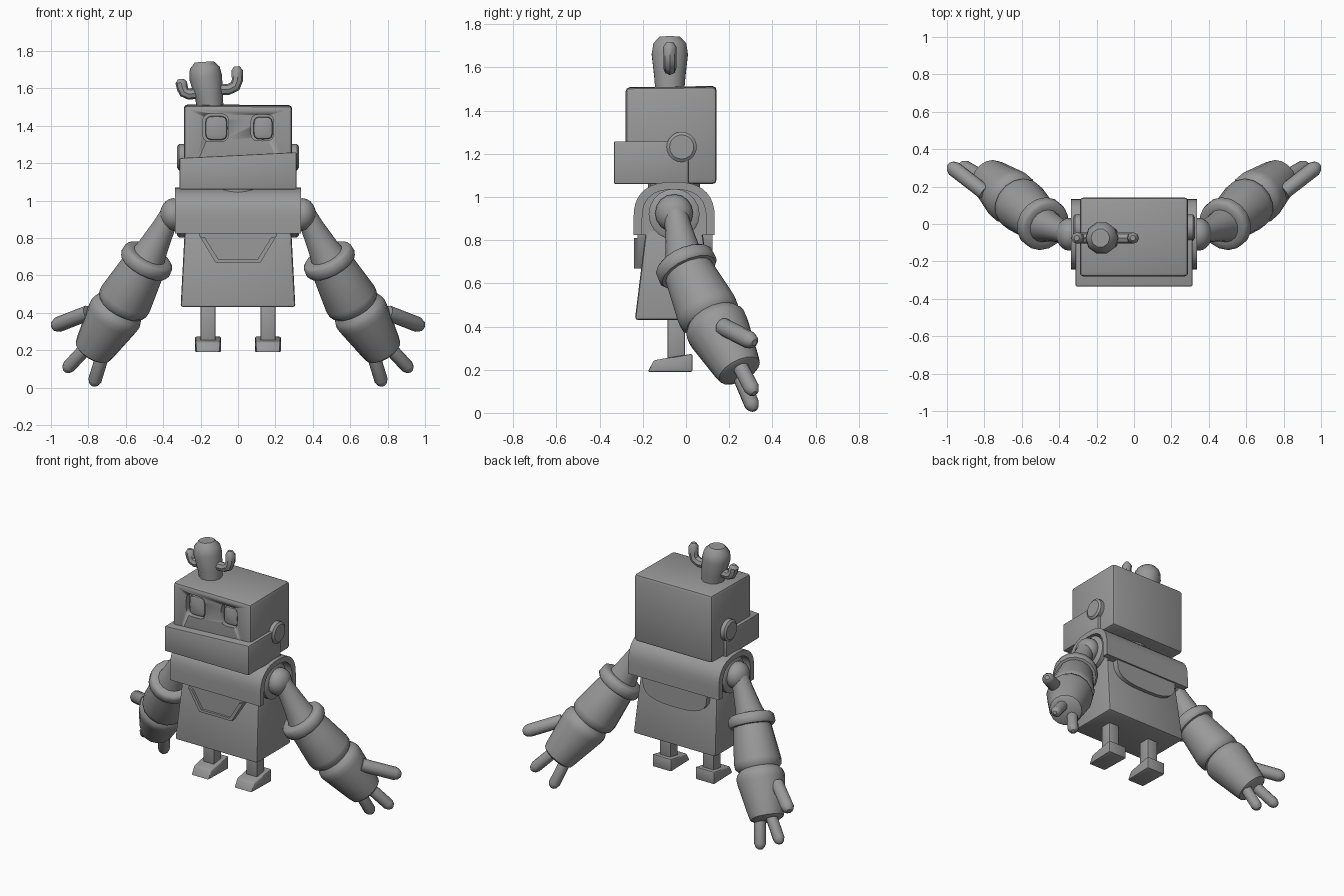
import bpy, bmesh, math
from mathutils import Vector

cube = bpy.data.objects.get("Cube")
if cube:
    bpy.data.objects.remove(cube, do_unlink=True)

gray = bpy.data.materials.new("plain gray")
gray.use_nodes = True
COLOR = (0.32, 0.32, 0.32, 1)
gray.diffuse_color = COLOR
gray.node_tree.nodes["Principled BSDF"].inputs["Base Color"].default_value = COLOR


def finish(name, bm, bevel=0, segments=2, angle=40):
    """Turn a bmesh into a shaded, optionally bevelled object."""
    bmesh.ops.recalc_face_normals(bm, faces=bm.faces)
    if bevel:
        edges = [e for e in bm.edges if e.is_manifold and e.calc_face_angle() > 0.6]
        bmesh.ops.bevel(bm, geom=edges, offset=bevel, segments=segments,
                        affect='EDGES', profile=0.5, clamp_overlap=True)
    mesh = bpy.data.meshes.new(name)
    bm.to_mesh(mesh)
    bm.free()
    mesh.materials.append(gray)
    mesh.shade_smooth()
    mesh.set_sharp_from_angle(angle=math.radians(angle))
    obj = bpy.data.objects.new(name, mesh)
    bpy.context.collection.objects.link(obj)
    return obj


def box(name, lo, hi, bevel=0.015, shape=None, cuts=0):
    """Box between two corners; shape may move each vertex."""
    bm = bmesh.new()
    bmesh.ops.create_cube(bm, size=1)
    if cuts:
        bmesh.ops.subdivide_edges(bm, edges=bm.edges, cuts=cuts, use_grid_fill=True)
    for v in bm.verts:
        v.co = Vector([l + (h - l) * (c + 0.5) for l, h, c in zip(lo, hi, v.co)])
        if shape:
            shape(v.co)
    return finish(name, bm, bevel)


def prism(name, outline, axis, start, end, bevel=0):
    """Extrude a 2D outline along x (outline is y, z) or y (outline is x, z)."""
    bm = bmesh.new()
    sides = []
    for d in (start, end):
        sides.append([bm.verts.new((d, a, b) if axis == 'x' else (a, d, b))
                      for a, b in outline])
    n = len(outline)
    bm.faces.new(sides[0])
    bm.faces.new(sides[1])
    for i in range(n):
        j = (i + 1) % n
        bm.faces.new((sides[0][i], sides[0][j], sides[1][j], sides[1][i]))
    return finish(name, bm, bevel)


def tube(name, rings, sides=16, angle=40):
    """Skin circular rings, given as (centre, radius), along a path."""
    bm = bmesh.new()
    pts = [Vector(p) for p, r in rings]
    loops = []
    for i, (p, r) in enumerate(rings):
        t = (pts[min(i + 1, len(pts) - 1)] - pts[max(i - 1, 0)]).normalized()
        u = Vector((0, 1, 0)).cross(t).normalized()
        w = t.cross(u)
        loops.append([bm.verts.new(pts[i] + r * (u * math.cos(a) + w * math.sin(a)))
                      for a in (math.tau * k / sides for k in range(sides))])
    for a, b in zip(loops, loops[1:]):
        for k in range(sides):
            j = (k + 1) % sides
            bm.faces.new((a[k], a[j], b[j], b[k]))
    bm.faces.new(loops[0])
    bm.faces.new(loops[-1])
    return finish(name, bm, angle=angle)


def lathe(name, start, end, profile, **kw):
    """Turned part: profile holds (distance from start, radius)."""
    a = Vector(start)
    d = (Vector(end) - a).normalized()
    return tube(name, [(a + d * t, r) for t, r in profile], **kw)


def rounded_rect(cx, cz, w, h, power=4, count=24):
    pts = []
    for k in range(count):
        a = math.tau * k / count
        c, s = math.cos(a), math.sin(a)
        pts.append((cx + w / 2 * math.copysign(abs(c) ** (2 / power), c),
                    cz + h / 2 * math.copysign(abs(s) ** (2 / power), s)))
    return pts


# Head with a slightly uneven top
def dent(co):
    if co.z > 1.5:
        co.z -= 0.008 * (1 + math.sin(co.x * 9 + co.y * 4)) * 0.5


head = box("head", (-0.29, -0.28, 1.06), (0.29, 0.142, 1.515), 0.02, dent)

# Eyes set in shallow sockets
for side, x, w, h in (("right", -0.12, 0.14, 0.15), ("left", 0.13, 0.122, 0.14)):
    cutter = prism(side + "_socket_cutter", rounded_rect(x, 1.39, w, h), 'y', -0.35, -0.245)
    cutter.hide_render = True
    cutter.hide_set(True)
    cut = head.modifiers.new(side + " socket", 'BOOLEAN')
    cut.operation, cut.solver, cut.object = 'DIFFERENCE', 'EXACT', cutter
    prism(side + "_eye", rounded_rect(x + 0.004, 1.388, w * 0.84, h * 0.86),
          'y', -0.272, -0.23, 0.012)


# Jaw band, wrapped around the lower face
def tilt(co):
    if co.z > 1.2:
        co.z += 0.05 * co.x


box("jaw", (-0.312, -0.333, 1.06), (0.312, 0.012, 1.243), 0.006, tilt)
for s, side in ((-1, "right"), (1, "left")):
    lathe(side + "_jaw_hinge", (s * 0.28, -0.02, 1.232), (s, -0.02, 1.232),
          [(0, 0.07), (0.036, 0.07), (0.046, 0.056)], sides=20, angle=25)


# Flared body
def flare(co):
    k = (co.z - 0.43) / 0.4
    co.x *= 1 - 0.07 * k
    co.y = -0.055 + (co.y + 0.055) * (1 - 0.27 * k)


box("body", (-0.307, -0.237, 0.43), (0.307, 0.127, 0.97), 0.015, flare)
lathe("neck", (0, -0.055, 0.95), (0, -0.055, 1.1), [(0, 0.12), (0.14, 0.12)])

# Shoulder hood: an arched shell
CY, BASE = -0.055, 0.825


def arch(half, top):
    pts = [(CY - half, BASE)]
    for k in range(19):
        a = math.pi * k / 18
        c, s = math.cos(a), math.sin(a)
        pts.append((CY - half * math.copysign(abs(c) ** 0.8, c),
                    0.9 + (top - 0.9) * s ** 0.8))
    return pts + [(CY + half, BASE)]


prism("shoulder_hood", arch(0.188, 1.07) + arch(0.148, 1.035)[::-1], 'x', -0.337, 0.337)
prism("hood_lining", arch(0.152, 1.04), 'x', -0.285, 0.285)

# Front pocket with a raised rim, and rounded back flap
bib = [(-0.205, 0.84), (-0.205, 0.81), (-0.12, 0.668), (0.12, 0.668), (0.205, 0.81), (0.205, 0.84)]
inner = [(x * 0.86, 0.685 + (z - 0.668) * 0.82) for x, z in bib]
prism("front_pocket", bib, 'y', -0.225, -0.16)
rim = bib[1:5] + inner[1:5][::-1]
prism("pocket_rim", rim, 'y', -0.241, -0.2)
flap = [(-0.24, 0.85), (0.24, 0.85)]
for k in range(13):
    a = math.pi * k / 12
    c = math.cos(a)
    flap.append((0.24 * math.copysign(abs(c) ** 0.7, c), 0.81 - 0.125 * math.sin(a) ** 0.7))
prism("back_flap", flap, 'y', 0.06, 0.122)


def foot_shape(co):
    if co.y < -0.1:
        co.x = cx + (co.x - cx) * 0.92
        if co.z > 0.25:
            co.z -= 0.03
            co.y += 0.03


# Mirrored limbs
for s, side in ((-1, "right"), (1, "left")):
    cx = s * 0.16

    def P(x, y, z):
        return Vector((s * x, y, z))

    box(side + "_leg", (cx - 0.04, -0.085, 0.25), (cx + 0.04, -0.005, 0.45), 0.006)
    box(side + "_foot", (cx - 0.07, -0.178, 0.19), (cx + 0.07, 0.03, 0.274), 0.008, foot_shape)

    # Shoulder ring and joint
    lathe(side + "_shoulder_ring", P(0.27, CY, 0.92), P(1, CY, 0.92),
          [(0, 0.118), (0.045, 0.118), (0.055, 0.105), (0.055, 0.085), (0.03, 0.075)], sides=20)
    lathe(side + "_shoulder_ball", P(0.265, CY, 0.925), P(1, CY, 0.925),
          [(0.09 - 0.09 * math.cos(math.pi * k / 10) * 0.8 - 0.01,
            max(0.088 * math.sin(math.pi * k / 10), 0.003)) for k in range(11)])
    lathe(side + "_upper_arm", P(0.36, -0.05, 0.93), P(0.49, 0.0, 0.68),
          [(0, 0.055), (0.08, 0.062), (0.2, 0.08), (0.28, 0.098)])

    # Sleeve with rolled cuff
    sleeve = (P(0.487, 0.0, 0.68), P(0.625, 0.118, 0.43))
    lathe(side + "_cuff", *sleeve,
          [(-0.035, 0.1), (-0.034, 0.128), (-0.022, 0.142), (0.022, 0.145),
           (0.036, 0.135), (0.038, 0.11)], angle=50)
    lathe(side + "_sleeve", *sleeve,
          [(0.02, 0.115), (0.1, 0.126), (0.255, 0.146), (0.29, 0.143), (0.31, 0.125)])

    # Hand and three fingers
    lathe(side + "_hand", P(0.635, 0.125, 0.43), P(0.78, 0.25, 0.19),
          [(-0.01, 0.12), (0.015, 0.142), (0.04, 0.149), (0.07, 0.147),
           (0.27, 0.112), (0.3, 0.104), (0.312, 0.085)])
    fingers = ((P(0.8, 0.17, 0.4), P(0.962, 0.295, 0.337), 0.041),
               (P(0.8, 0.245, 0.225), P(0.905, 0.305, 0.112), 0.036),
               (P(0.725, 0.25, 0.17), P(0.765, 0.305, 0.04), 0.036))
    for i, (a, b, r) in enumerate(fingers):
        n = (b - a).length
        lathe(f"{side}_finger_{i + 1}", a, b,
              [(0, r), (n, r), (n + r * 0.6, r * 0.75), (n + r * 0.92, r * 0.35)], sides=10)

# Cactus on the head
tube("cactus", [((-0.148, -0.075, 1.49), 0.07), ((-0.155, -0.075, 1.56), 0.076),
                ((-0.173, -0.075, 1.66), 0.088), ((-0.178, -0.075, 1.71), 0.08),
                ((-0.18, -0.075, 1.742), 0.05)], sides=10)
branches = {"left": [(-0.13, 1.595), (-0.05, 1.595), (-0.015, 1.612), (-0.003, 1.645), (-0.005, 1.695), (-0.006, 1.718)],
            "right": [(-0.2, 1.575), (-0.265, 1.57), (-0.287, 1.58), (-0.297, 1.6), (-0.304, 1.632), (-0.306, 1.65)]}
for side, path in branches.items():
    radii = [0.03] * 4 + [0.031, 0.015]
    tube(side + "_cactus_branch", [((x, -0.075, z), r) for (x, z), r in zip(path, radii)], sides=8)
